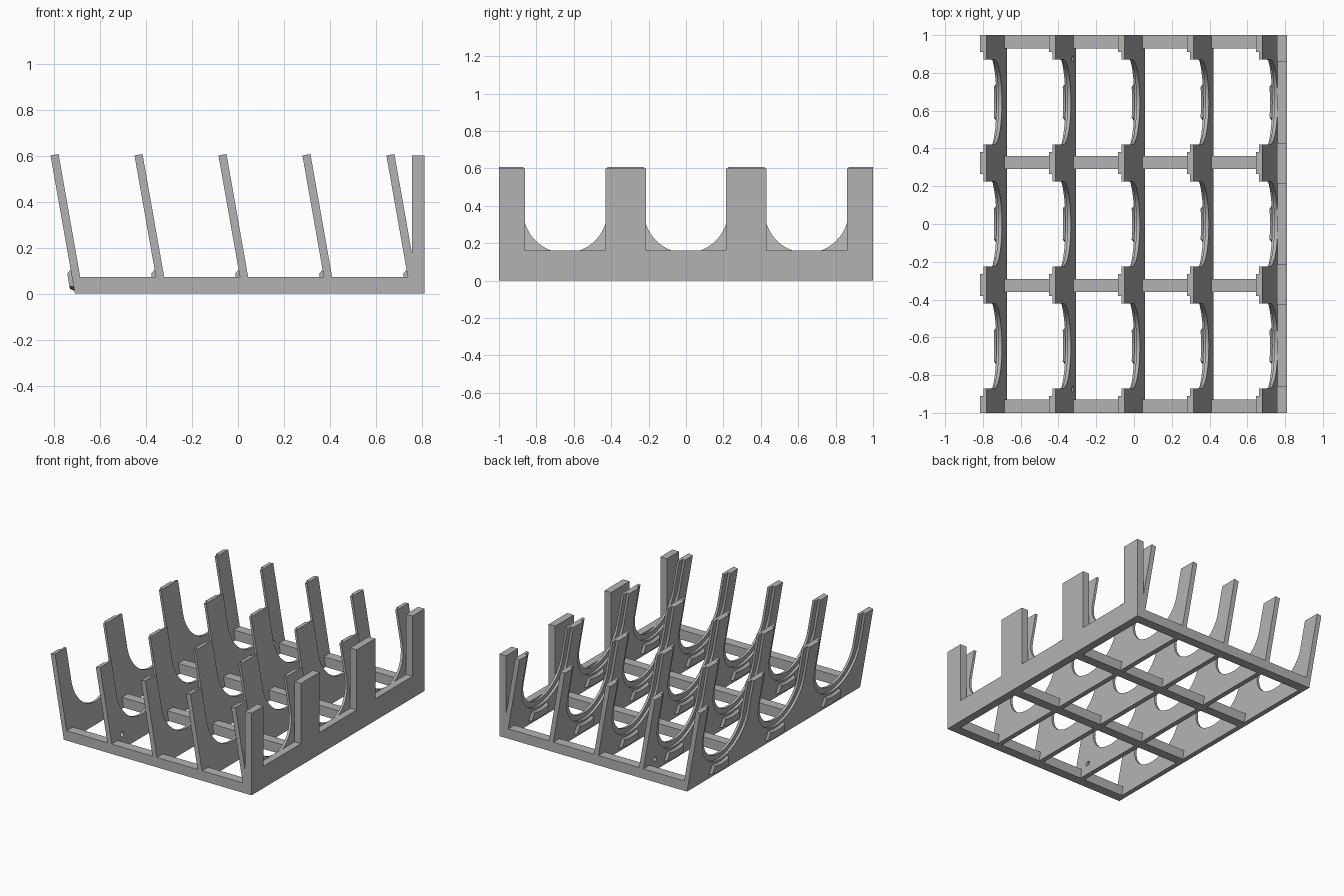
import bpy, bmesh, math

if "Cube" in bpy.data.objects:
    bpy.data.objects.remove(bpy.data.objects["Cube"])

TILT = math.tan(math.radians(10))
THICK = 0.036
BAYS = (-0.645, 0.0, 0.645)
BOWL_Z = 0.373

grey = bpy.data.materials.new("grey")
grey.diffuse_color = (0.45, 0.45, 0.45, 1)
grey.use_nodes = True
grey.node_tree.nodes["Principled BSDF"].inputs["Base Color"].default_value = grey.diffuse_color


def make_object(name, bm):
    bmesh.ops.recalc_face_normals(bm, faces=bm.faces)
    mesh = bpy.data.meshes.new(name)
    bm.to_mesh(mesh)
    bm.free()
    mesh.materials.append(grey)
    obj = bpy.data.objects.new(name, mesh)
    bpy.context.collection.objects.link(obj)
    return obj


def loft(bm, ring_a, xa, ring_b, xb):
    """Solid between two (y, z) outlines at xa and xb."""
    a = [bm.verts.new((xa, y, z)) for y, z in ring_a]
    b = [bm.verts.new((xb, y, z)) for y, z in ring_b]
    bm.faces.new(a)
    bm.faces.new(b[::-1])
    n = len(a)
    for i in range(n):
        bm.faces.new((a[i], b[i], b[(i + 1) % n], a[(i + 1) % n]))


def box(bm, x0, x1, y0, y1, z0, z1):
    ring = [(y0, z0), (y1, z0), (y1, z1), (y0, z1)]
    loft(bm, ring, x0, ring, x1)


def arc(cy, r, a0, a1, n):
    return [(cy + r * math.sin(a0 + (a1 - a0) * i / n),
             BOWL_Z - r * math.cos(a0 + (a1 - a0) * i / n)) for i in range(n + 1)]


def u_shape(cy, r):
    return arc(cy, r, -math.pi / 2, math.pi / 2, 40) + [(cy + r, 0.9), (cy - r, 0.9)]


def sector(cy, r0, r1, half_width):
    a = math.asin(half_width / r1)
    return arc(cy, r1, -a, a, 10) + arc(cy, r0, a, -a, 10)


def cut(obj, bm):
    cutter = make_object("cutter", bm)
    cutter.hide_render = True
    mod = obj.modifiers.new("cut", 'BOOLEAN')
    mod.operation = 'DIFFERENCE'
    mod.solver = 'EXACT'
    mod.object = cutter
    bpy.context.view_layer.objects.active = obj
    bpy.ops.object.modifier_apply(modifier=mod.name)
    bpy.data.objects.remove(cutter)


def smooth(obj):
    bpy.ops.object.select_all(action='DESELECT')
    obj.select_set(True)
    bpy.context.view_layer.objects.active = obj
    bpy.ops.object.shade_smooth_by_angle(angle=math.radians(30))


def lean(obj, x0):
    """Tilt an upright part backwards and square off its top."""
    for v in obj.data.vertices:
        x, z = v.co.x, v.co.z
        if z > 0.5:
            v.co.z = z = z + TILT * x
        v.co.x = x0 + x - TILT * z
    obj.data.update()
    smooth(obj)


for i in range(5):
    x0 = -0.673 + 0.365 * i

    # Leaning divider with bowl cut-outs and a stepped rim on its rear face
    bm = bmesh.new()
    box(bm, -THICK, 0, -1, 1, 0, 0.607)
    divider = make_object(f"divider_{i + 1}", bm)
    for radius, x_end in ((0.225, 0.1), (0.265, -THICK * 0.5)):
        bm = bmesh.new()
        for cy in BAYS:
            loft(bm, u_shape(cy, radius), -0.1, u_shape(cy, radius), x_end)
        cut(divider, bm)

    # Small peg holes in the second divider
    if i == 1:
        bm = bmesh.new()
        for cy in (-0.875, 0.875):
            ring = [(cy + 0.018 * math.cos(k * math.pi / 8),
                     0.095 + 0.018 * math.sin(k * math.pi / 8)) for k in range(16)]
            loft(bm, ring, -0.1, ring, 0.1)
        cut(divider, bm)
    lean(divider, x0)

    # Curved lips under the bowls
    bm = bmesh.new()
    for cy in BAYS:
        loft(bm, sector(cy, 0.282, 0.36, 0.11), -THICK,
             sector(cy, 0.297, 0.352, 0.095), -THICK - 0.018)
    lean(make_object(f"lips_{i + 1}", bm), x0)

# Base rails
for n, y0 in enumerate((-1, -0.36, 0.29, 0.93)):
    bm = bmesh.new()
    box(bm, -0.70, 0.78, y0, y0 + 0.07, 0, 0.072)
    make_object(f"base_rail_{n + 1}", bm)

# Upright end wall with square notches
bm = bmesh.new()
outline = [(1, 0), (1, 0.6)]
for cy in reversed(BAYS):
    outline += [(cy + 0.215, 0.6), (cy + 0.215, 0.16), (cy - 0.215, 0.16), (cy - 0.215, 0.6)]
outline += [(-1, 0.6), (-1, 0)]
loft(bm, outline, 0.757, outline, 0.81)
make_object("end_wall", bm)
